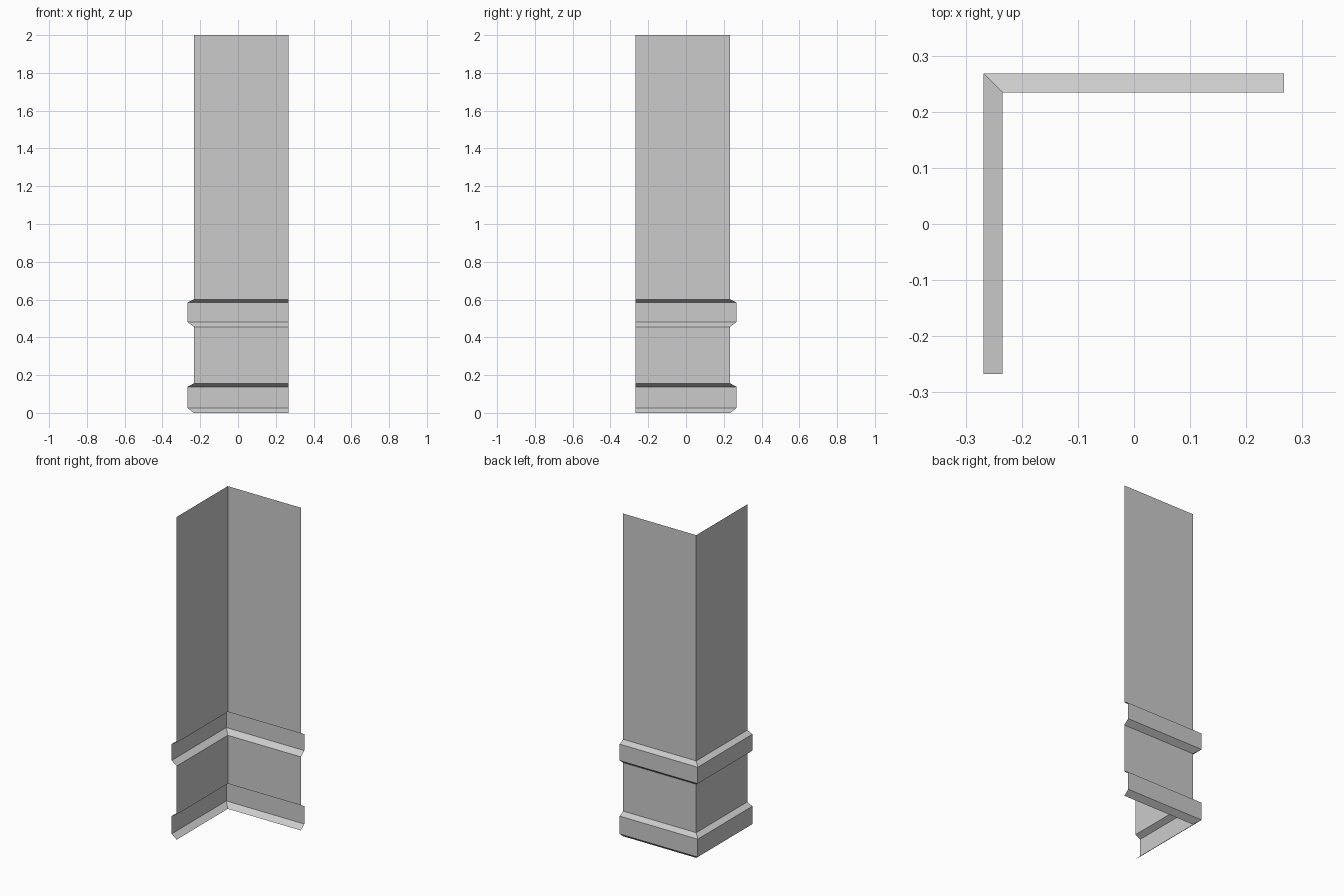
import bpy, bmesh

if "Cube" in bpy.data.objects:
    bpy.data.objects.remove(bpy.data.objects["Cube"])

# Wall profile: (outward offset, height), with two flared bands
D = 0.034
profile = [(0, 0), (D, 0.027), (D, 0.138), (0, 0.156),
           (0, 0.456), (D, 0.482), (D, 0.584), (0, 0.601), (0, 2.0)]
C, END = 0.234, 0.267   # corner of the plain wall, open ends of both wings

bm = bmesh.new()

# Sweep the profile along the L-shaped path, mitred at the corner
rows = []
for o, z in profile:
    rows.append([bm.verts.new(p) for p in
                 ((-C - o, -END, z), (-C - o, C + o, z), (END, C + o, z))])
for lo, hi in zip(rows, rows[1:]):
    for i in range(2):
        bm.faces.new((lo[i + 1], lo[i], hi[i], hi[i + 1]))

mesh = bpy.data.meshes.new("corner_wall")
bm.to_mesh(mesh)
bm.free()
wall = bpy.data.objects.new("corner_wall", mesh)
bpy.context.collection.objects.link(wall)
